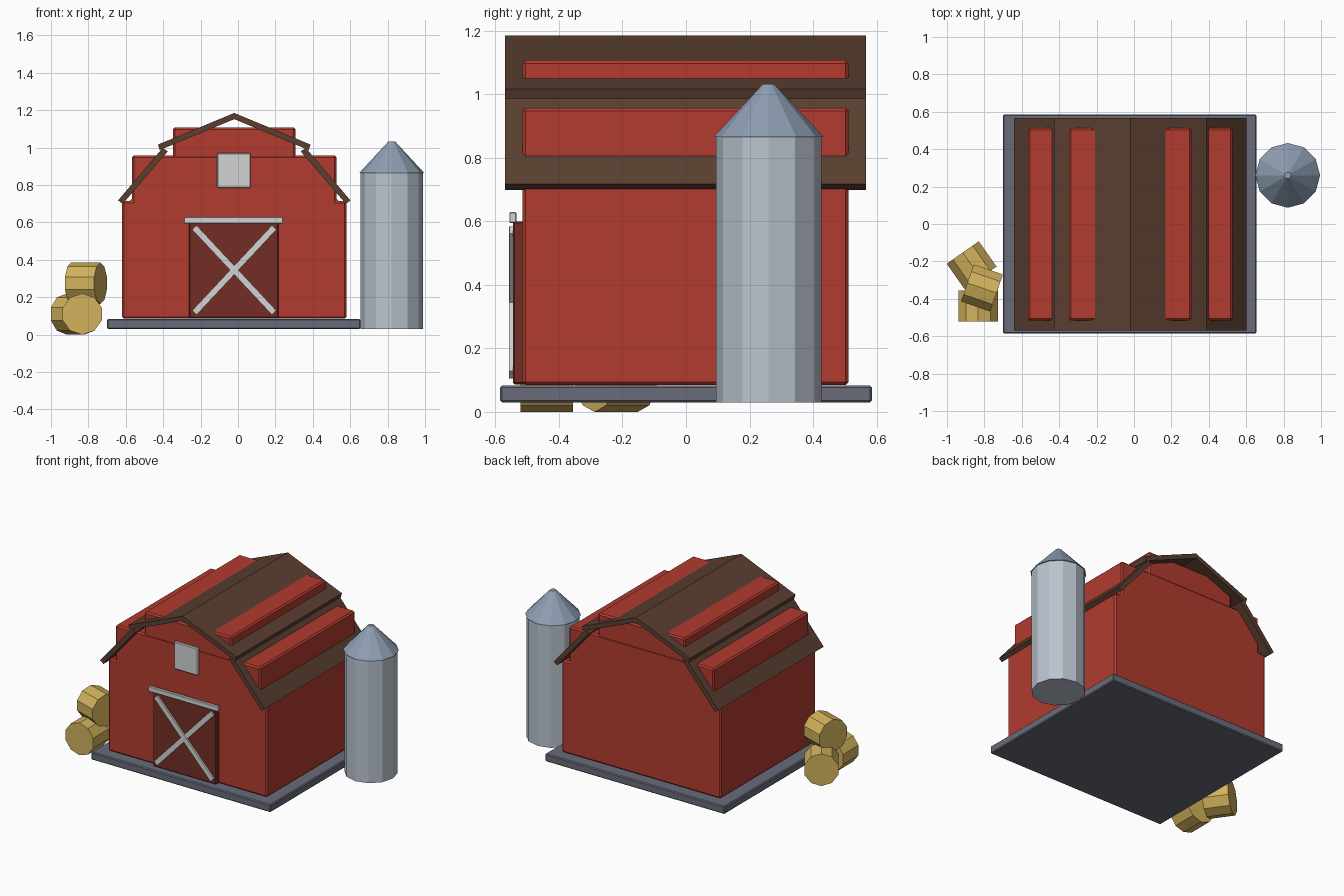
import bpy, bmesh, math
from mathutils import Matrix

if "Cube" in bpy.data.objects:
    bpy.data.objects.remove(bpy.data.objects["Cube"])

CX = -0.02  # barn centre line


def material(name, rgb):
    m = bpy.data.materials.new(name)
    lin = [(c / 255 / 12.92) if c < 10 else ((c / 255 + 0.055) / 1.055) ** 2.4 for c in rgb]
    m.diffuse_color = (*lin, 1)
    m.use_nodes = True
    m.node_tree.nodes["Principled BSDF"].inputs["Base Color"].default_value = m.diffuse_color
    return m


RED = material("barn red", (178, 59, 47))
DOOR = material("dark red", (115, 45, 37))
ROOF = material("roof brown", (90, 62, 48))
STONE = material("slate grey", (104, 108, 122))
TRIM = material("pale trim", (210, 212, 212))
METAL = material("silo metal", (186, 196, 206))
CAP = material("silo cap blue grey", (142, 158, 178))
HAY = material("hay", (210, 178, 92))


def finish(bm, name, mat, bevel=0):
    bmesh.ops.recalc_face_normals(bm, faces=bm.faces)
    me = bpy.data.meshes.new(name)
    bm.to_mesh(me)
    bm.free()
    me.materials.append(mat)
    ob = bpy.data.objects.new(name, me)
    bpy.context.collection.objects.link(ob)
    if bevel:
        b = ob.modifiers.new("bevel", 'BEVEL')
        b.width, b.segments = bevel, 1
    return ob


def prism(name, pts, y0, y1, mat, bevel=0):
    """Extrude an x-z outline from y0 to y1."""
    bm = bmesh.new()
    f = bm.faces.new([bm.verts.new((x, y0, z)) for x, z in pts])
    ext = bmesh.ops.extrude_face_region(bm, geom=[f])
    bmesh.ops.translate(bm, vec=(0, y1 - y0, 0),
                        verts=[v for v in ext["geom"] if isinstance(v, bmesh.types.BMVert)])
    return finish(bm, name, mat, bevel)


def box(name, x0, x1, y0, y1, z0, z1, mat, bevel=0):
    return prism(name, [(x0, z0), (x1, z0), (x1, z1), (x0, z1)], y0, y1, mat, bevel)


def cone(name, r1, r2, depth, sides, matrix, mat):
    bm = bmesh.new()
    bmesh.ops.create_cone(bm, cap_ends=True, segments=sides, radius1=r1, radius2=r2,
                          depth=depth, matrix=matrix)
    return finish(bm, name, mat)


# Foundation slab
box("foundation", -0.70, 0.655, -0.585, 0.585, 0.03, 0.083, STONE, 0.006)

# Barn walls: stepped blocks that poke through the roof
half = [(0.60, 0.085), (0.60, 0.715), (0.547, 0.715), (0.547, 0.957)]
prism("barn_walls", [(CX + x, z) for x, z in half] + [(CX - x, z) for x, z in reversed(half)],
      -0.515, 0.512, RED, 0.01)
box("upper_gable", CX - 0.328, CX + 0.328, -0.515, 0.512, 0.94, 1.107, RED, 0.01)

# Gambrel roof slabs, mirrored about the centre line
lower = [(0.597, 0.699), (0.621, 0.718), (0.383, 0.998), (0.355, 0.98)]
upper = [(0.0, 1.152), (0.0, 1.185), (0.408, 1.016), (0.398, 0.987)]
for side, s in (("left", -1), ("right", 1)):
    for part, pts in (("lower", lower), ("upper", upper)):
        prism(f"{part}_roof_{side}", [(CX + s * x, z) for x, z in pts], -0.57, 0.567, ROOF)

# Door, its rail and cross braces
box("barn_door", -0.262, 0.217, -0.545, -0.50, 0.087, 0.60, DOOR, 0.006)
box("door_rail", -0.29, 0.24, -0.556, -0.534, 0.595, 0.629, TRIM, 0.003)
zc, L, W = 0.345, 0.312, 0.0165
ang = math.atan2(0.47, 0.44)
for i, a in enumerate((ang, -ang)):
    ca, sa = math.cos(a), math.sin(a)
    prism(f"door_brace_{i + 1}",
          [(CX + u * ca - v * sa, zc + u * sa + v * ca)
           for u, v in ((-L, -W), (L, -W), (L, W), (-L, W))],
          -0.556 - 0.001 * i, -0.54, TRIM)

# Loft hatch
box("loft_hatch", -0.112, 0.068, -0.53, -0.50, 0.785, 0.972, TRIM, 0.005)

# Silo
cone("silo_body", 0.166, 0.166, 0.84, 12, Matrix.Translation((0.822, 0.26, 0.45)), METAL)
cone("silo_cap", 0.173, 0.018, 0.167, 12, Matrix.Translation((0.822, 0.26, 0.949)), CAP)

# Round hay bales: centre and direction of the axis about z
for i, (x, y, z, rot) in enumerate([(-0.833, -0.438, 0.11, 90),
                                    (-0.868, -0.22, 0.11, -55),
                                    (-0.813, -0.342, 0.275, -19)]):
    m = (Matrix.Translation((x, y, z)) @ Matrix.Rotation(math.radians(rot + 90), 4, 'Z')
         @ Matrix.Rotation(math.radians(90), 4, 'X'))
    cone(f"hay_bale_{i + 1}", 0.11, 0.11, 0.165, 10, m, HAY)
